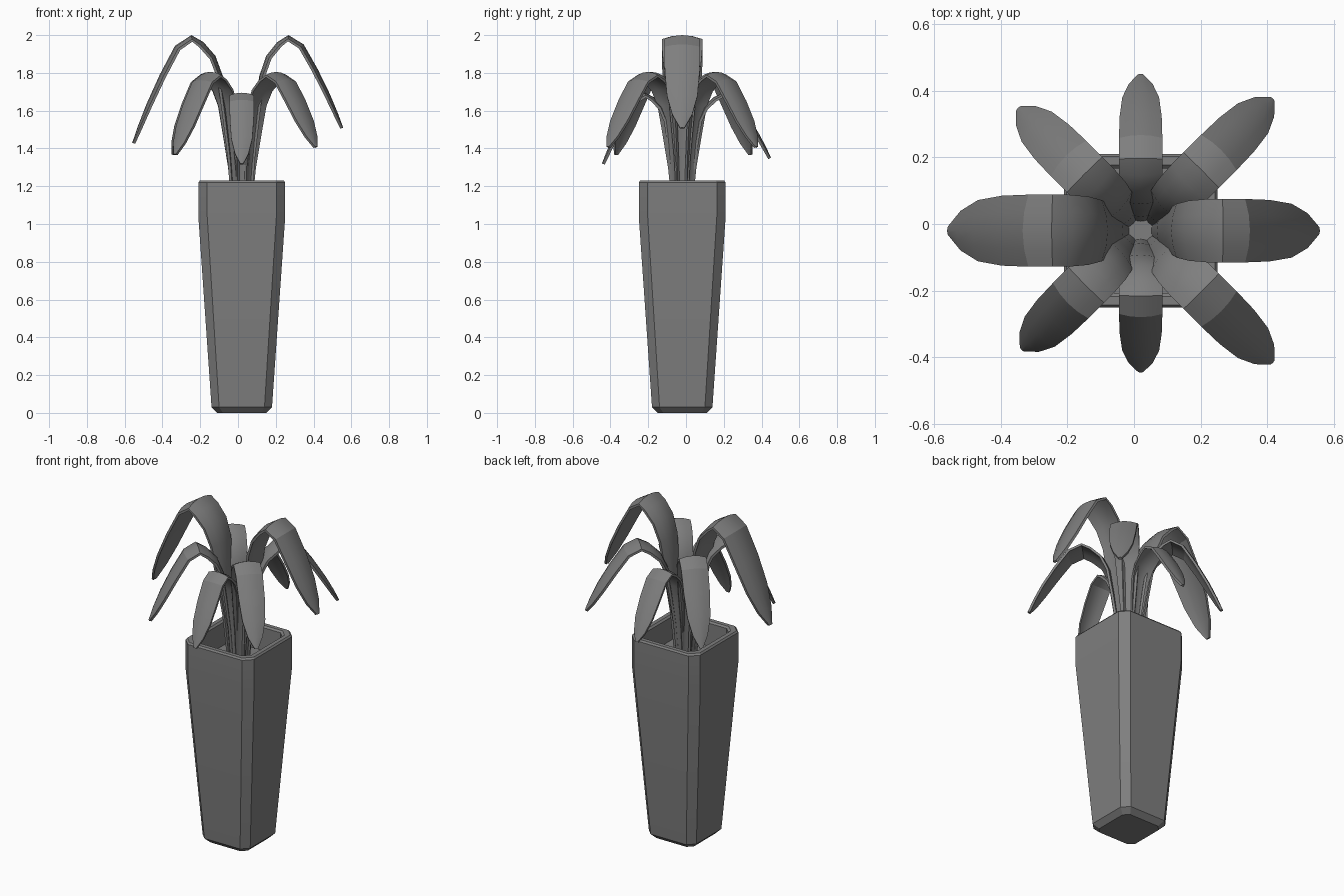
import bpy, bmesh, math
from mathutils import Vector

if "Cube" in bpy.data.objects:
    bpy.data.objects.remove(bpy.data.objects["Cube"], do_unlink=True)

CENTRE = Vector((0.02, -0.02, 0))

grey = bpy.data.materials.new("plain grey")
grey.use_nodes = True
grey.diffuse_color = (0.21, 0.21, 0.21, 1)
grey.node_tree.nodes["Principled BSDF"].inputs["Base Color"].default_value = grey.diffuse_color


def make_object(name, bm, angle):
    bmesh.ops.recalc_face_normals(bm, faces=bm.faces)
    mesh = bpy.data.meshes.new(name)
    bm.to_mesh(mesh)
    bm.free()
    mesh.materials.append(grey)
    obj = bpy.data.objects.new(name, mesh)
    obj.location = CENTRE
    bpy.context.collection.objects.link(obj)
    bpy.ops.object.select_all(action="DESELECT")
    obj.select_set(True)
    bpy.context.view_layer.objects.active = obj
    bpy.ops.object.shade_smooth_by_angle(angle=math.radians(angle))
    return obj


def chamfered_square(half, cut, z):
    i = half - cut
    return [Vector(p + (z,)) for p in (
        (half, -i), (half, i), (i, half), (-i, half),
        (-half, i), (-half, -i), (-i, -half), (i, -half))]


# Tapered planter: outer wall, rounded rim, inner wall and floor
RINGS = [(0.13, 0.03, 0), (0.16, 0.04, 0.03), (0.23, 0.047, 1.04),
         (0.23, 0.047, 1.22), (0.222, 0.045, 1.23), (0.197, 0.04, 1.23),
         (0.187, 0.038, 1.22), (0.187, 0.038, 1.08)]
bm = bmesh.new()
rings = [[bm.verts.new(p) for p in chamfered_square(*r)] for r in RINGS]
for a, b in zip(rings, rings[1:]):
    for i in range(8):
        j = (i + 1) % 8
        bm.faces.new((a[i], a[j], b[j], b[i]))
bm.faces.new(rings[0][::-1])
bm.faces.new(rings[-1])
make_object("planter", bm, 15)

# Leaf stations: reach fraction, height (0 base to 1 peak to 0 tip), width
STEM = [(0.06, 0, 0.3), (0.09, 0.3, 0.46), (0.13, 0.55, 0.68),
        (0.17, 0.76, 0.85), (0.24, 0.88, 0.95), (0.35, 0.96, 1)]
BLADE = [(0.46, 1, 1), (0.61, 0.9, 1), (0.75, 0.63, 0.97), (0.87, 0.36, 0.85),
         (0.95, 0.15, 0.55), (1, 0, 0.12)]
BASE = 1.08


def leaf(name, degrees, reach, peak, tip, half_width):
    """Arched strap leaf with a gently domed cross-section."""
    d = Vector((math.cos(math.radians(degrees)), math.sin(math.radians(degrees)), 0))
    side = Vector((-d.y, d.x, 0))
    path = [d * reach * r + Vector((0, 0, BASE + (peak - BASE) * h)) for r, h, w in STEM]
    path += [d * reach * r + Vector((0, 0, tip + (peak - tip) * h)) for r, h, w in BLADE]
    widths = [s[2] * half_width for s in STEM + BLADE]
    top, under = [], []
    bm = bmesh.new()
    for i, (p, w) in enumerate(zip(path, widths)):
        along = (path[min(i + 1, len(path) - 1)] - path[max(i - 1, 0)]).normalized()
        up = along.cross(side)
        up = up if up.dot(Vector((0, 0, 1)) - d) > 0 or up.z > 0 else -up
        for rows, drop in ((top, 0), (under, 0.014)):
            rows.append([bm.verts.new(p + side * w * s - up * (0.2 * w * s * s + drop))
                         for s in (-1, -0.5, 0, 0.5, 1)])
    # Closed loop around each station, joined along the leaf
    loops = [a + b[::-1] for a, b in zip(top, under)]
    for a, b in zip(loops, loops[1:]):
        for i in range(len(a)):
            j = (i + 1) % len(a)
            bm.faces.new((a[i], a[j], b[j], b[i]))
    bm.faces.new(loops[0])
    bm.faces.new(loops[-1][::-1])
    make_object(name, bm, 25)


leaf("left_leaf", 0, 0.537, 2.0, 1.51, 0.095)
leaf("right_leaf", 180, 0.58, 2.0, 1.43, 0.108)
leaf("front_leaf", 270, 0.425, 1.695, 1.32, 0.065)
leaf("back_leaf", 90, 0.47, 1.695, 1.35, 0.065)
leaf("back_left_leaf", 45, 0.56, 1.805, 1.41, 0.075)
leaf("front_left_leaf", 315, 0.56, 1.805, 1.41, 0.075)
leaf("back_right_leaf", 135, 0.52, 1.805, 1.37, 0.075)
leaf("front_right_leaf", 225, 0.505, 1.805, 1.37, 0.075)
